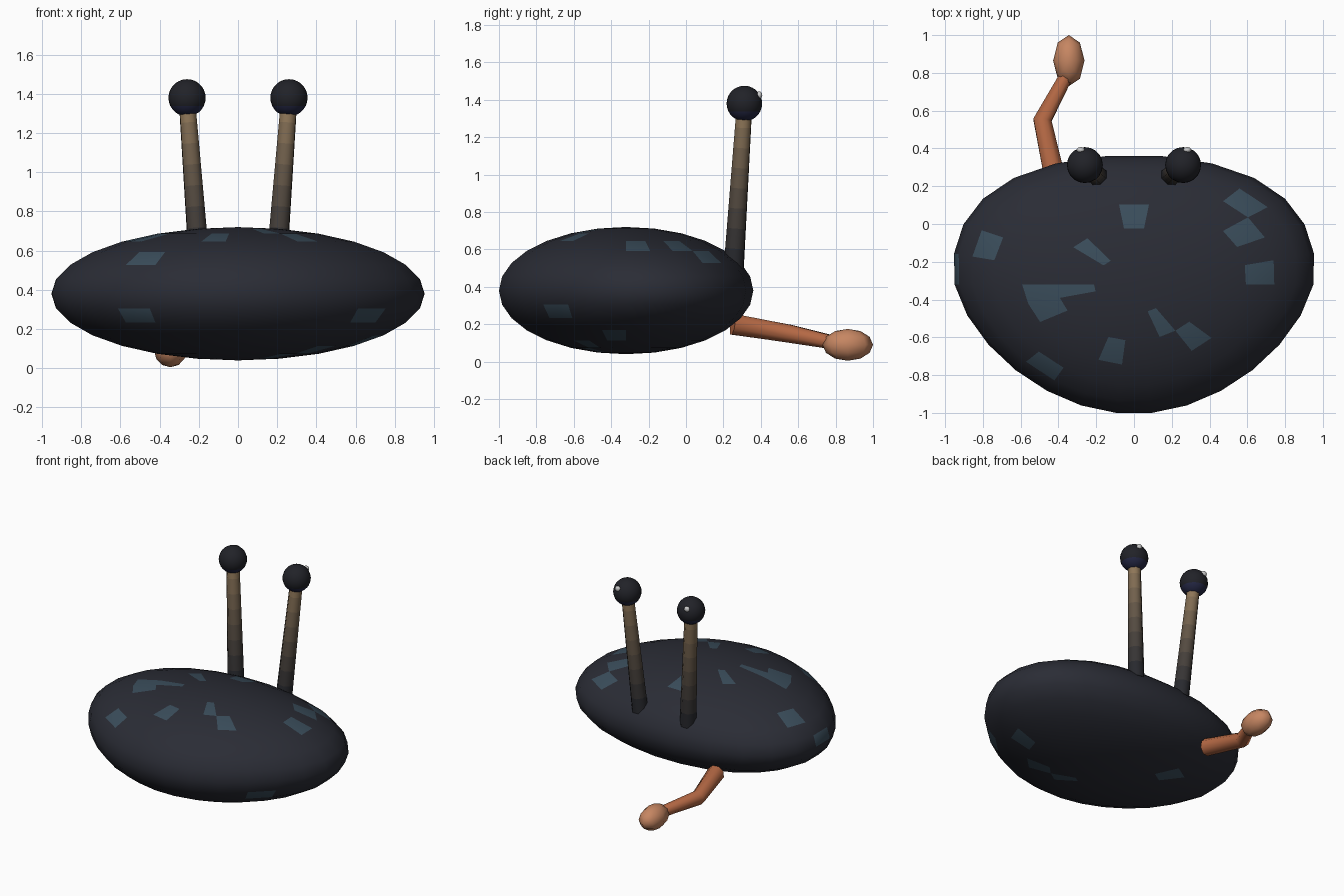
import bpy, bmesh, math
from mathutils import Vector

if "Cube" in bpy.data.objects:
    bpy.data.objects.remove(bpy.data.objects["Cube"])


def lin(v):
    v /= 255
    return v / 12.92 if v < 0.04 else ((v + 0.055) / 1.055) ** 2.4


def material(name, rgb):
    m = bpy.data.materials.new(name)
    m.diffuse_color = (*[lin(v) for v in rgb], 1)
    m.use_nodes = True
    m.node_tree.nodes["Principled BSDF"].inputs["Base Color"].default_value = m.diffuse_color
    return m


def make_object(name, bm, mats):
    bmesh.ops.recalc_face_normals(bm, faces=bm.faces)
    me = bpy.data.meshes.new(name)
    bm.to_mesh(me)
    bm.free()
    for m in mats:
        me.materials.append(m)
    ob = bpy.data.objects.new(name, me)
    bpy.context.collection.objects.link(ob)
    return ob


def ellipsoid(segs, rings, centre, radii, turn=0.0):
    bm = bmesh.new()
    bmesh.ops.create_uvsphere(bm, u_segments=segs, v_segments=rings, radius=1)
    c, s = math.cos(turn), math.sin(turn)
    for v in bm.verts:
        x, y, z = v.co
        x, y = c * x - s * y, s * x + c * y
        v.co = Vector(centre) + Vector((x * radii[0], y * radii[1], z * radii[2]))
    for f in bm.faces:
        f.smooth = True
    return bm


def tube(points, radii, sides):
    """Capped tube through points; each length section gets its own material index."""
    bm = bmesh.new()
    pts = [Vector(p) for p in points]
    loops = []
    for i, p in enumerate(pts):
        d = pts[min(i + 1, len(pts) - 1)] - pts[max(i - 1, 0)]
        q = d.to_track_quat('Z', 'X')
        loops.append([bm.verts.new(p + q @ Vector((radii[i] * math.cos(a), radii[i] * math.sin(a), 0)))
                      for a in (2 * math.pi * (k + 0.5) / sides for k in range(sides))])
    for i in range(len(loops) - 1):
        for k in range(sides):
            j = (k + 1) % sides
            f = bm.faces.new((loops[i][k], loops[i][j], loops[i + 1][j], loops[i + 1][k]))
            f.smooth = True
            f.material_index = i
    bm.faces.new(loops[0][::-1])
    bm.faces.new(loops[-1]).material_index = len(pts) - 2
    return bm


shell = material("dark_shell", (42, 44, 53))
spot = material("blue_spot", (58, 77, 91))
eye_dark = material("eye_black", (33, 34, 40))
eye_blue = material("eye_blue", (36, 39, 68))
white = material("eye_glint", (225, 225, 225))
arm_mat = material("arm_orange", (180, 104, 68))
hand_mat = material("hand_tan", (198, 134, 98))

# Body: flattened sphere, broader towards the back
CY, RX, RY, CZ, RZ = -0.32, 0.95, 0.685, 0.38, 0.34
bm = ellipsoid(26, 14, (0, CY, CZ), (RX, RY, RZ), math.pi / 26)
for v in bm.verts:
    c = (v.co.y - CY) / RY
    v.co.x *= 1 + (0.13 * c + 0.13 * c ** 3 if c > 0 else 0.18 * c)
# Blue spots on the nearest shell faces
spots = [(-.04, 0, .68), (-.22, -.18, .7), (.6, .04, .57), (.55, -.12, .63),
         (.6, -.3, .64), (.28, -.52, .68), (.13, -.58, .67), (-.08, -.73, .65),
         (-.5, -.5, .64), (-.75, -.17, .55), (-.4, -.36, .69), (-.3, -.36, .7),
         (-.42, -.8, .5), (-.9, -.3, .42), (-.43, -.8, .31), (.6, -.73, .3),
         (.4, -.5, .09), (.2, -.45, .05), (.65, -.35, .15), (-.3, -.1, .06)]
bm.faces.ensure_lookup_table()
for p in spots:
    f = min(bm.faces, key=lambda f: (f.calc_center_median() - Vector(p)).length)
    f.material_index = 1
make_object("body", bm, [shell, spot])

# Eye stalks fade from dark to tan in short bands
BANDS = 8
dark, tan = (40, 41, 46), (142, 118, 88)
stalk_mats = [material(f"stalk_{i}", [a + (b - a) * i / (BANDS - 1) for a, b in zip(dark, tan)])
              for i in range(BANDS)]
base, top = Vector((0.195, 0.255, 0.50)), Vector((0.26, 0.312, 1.36))
for side, s in (("left", -1), ("right", 1)):
    pts, radii = [], []
    for i in range(BANDS + 1):
        t = i / BANDS
        p = base.lerp(top, t)
        pts.append((p.x * s, p.y, p.z))
        radii.append(0.057 - 0.013 * t)
    make_object(f"{side}_eye_stalk", tube(pts, radii, 8), stalk_mats)

    # Eyeball with bluish underside, and a small glint
    bm = ellipsoid(20, 14, (0.26 * s, 0.312, 1.38), (0.095,) * 3)
    for f in bm.faces:
        f.material_index = int(f.calc_center_median().z < 1.34)
    make_object(f"{side}_eye", bm, [eye_dark, eye_blue])
    make_object(f"{side}_eye_glint",
                ellipsoid(8, 6, (0.282 * s, 0.392, 1.425), (0.022, 0.016, 0.02)), [white])

# Bent arm reaching backwards, ending in a rounded hand
arm = tube([(-0.42, 0.25, 0.20), (-0.485, 0.55, 0.15), (-0.35, 0.80, 0.10)],
           [0.06, 0.052, 0.038], 8)
make_object("arm", arm, [arm_mat, arm_mat])
make_object("hand", ellipsoid(8, 6, (-0.345, 0.865, 0.09), (0.083, 0.135, 0.085)), [hand_mat])
